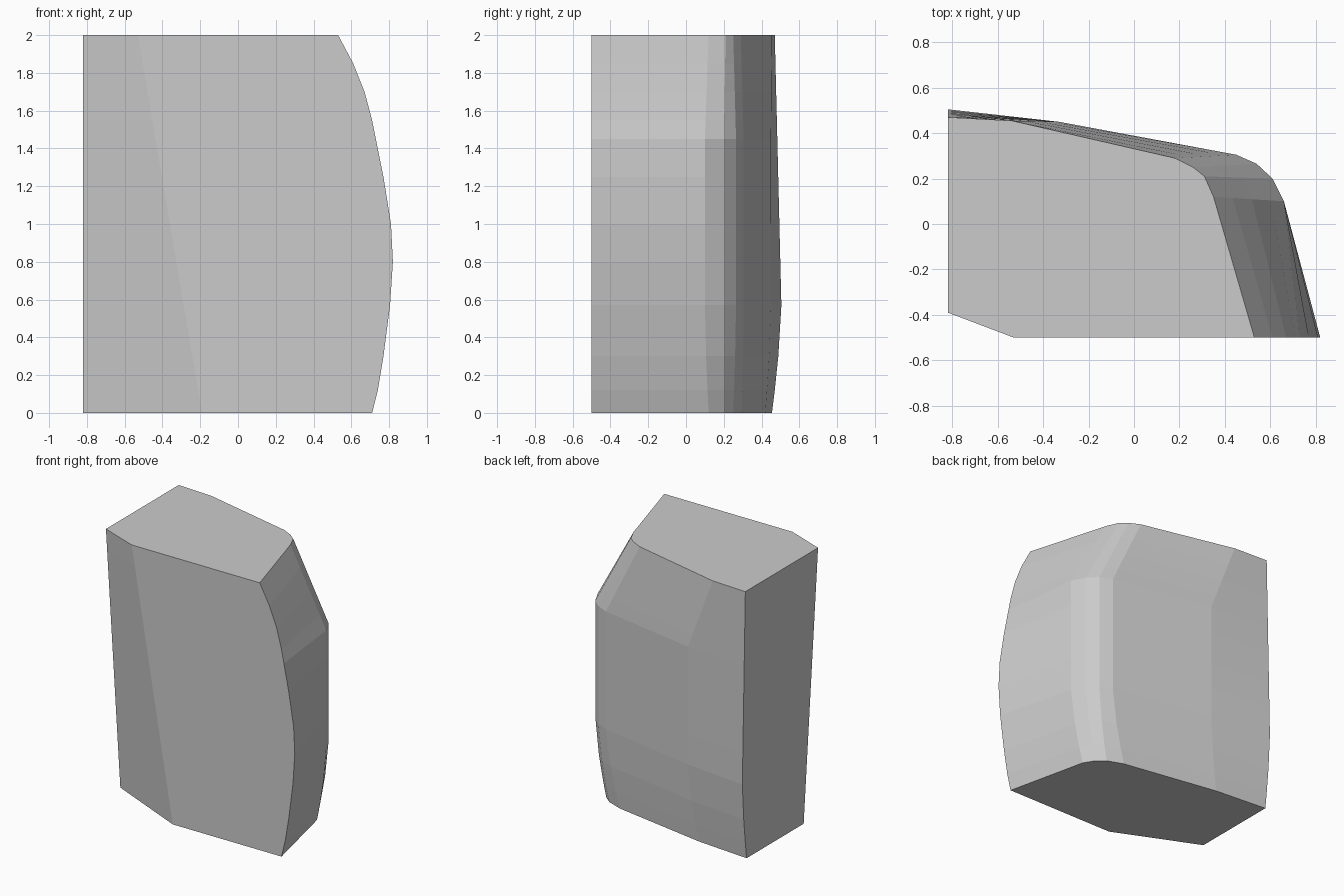
import bpy
import bmesh
from mathutils import Vector

cube = bpy.data.objects.get("Cube")
if cube:
    bpy.data.objects.remove(cube, do_unlink=True)

LEFT, FRONT = -0.82, -0.50

# Rounded back corner profiles, running from the curved side to the flat side
TOP = [(.35, .12), (.31, .21), (.26, .25), (.18, .29), (-.54, .455), (LEFT, .47)]
MIDDLE = [(.66, .10), (.61, .20), (.54, .265), (.45, .305), (-.33, .45), (LEFT, .505)]
BOTTOM = [(.57, .12), (.52, .20), (.46, .25), (.34, .295), (-.40, .42), (LEFT, .455)]

# Height and reach of the bowed front edge
BOW = [(0, .71), (.12, .74), (.3, .77), (.57, .805), (.8, .82), (1, .81),
       (1.25, .77), (1.45, .73), (1.55, .71), (1.7, .67), (1.85, .61), (2, .53)]


def back_profile(z):
    if z > 1.45:
        target, t = TOP, (z - 1.45) / .55
    else:
        target, t = BOTTOM, max(0, 1 - z / .57) ** 1.5
    points = [Vector(a).lerp(Vector(b), t) for a, b in zip(MIDDLE, target)]
    if z > .57:  # the flat side's back edge leans in steadily
        points[-1].y = .505 - .035 * (z - .57) / 1.43
    return points


def section(z, reach):
    k = z / 2
    chamfer = [Vector((LEFT, -.22 - .17 * k)), Vector((-.19 - .34 * k, FRONT))]
    outline = chamfer + [Vector((reach, FRONT))] + back_profile(z)
    return [(p.x, p.y, z) for p in outline]


# Loft the sections into one closed block
bm = bmesh.new()
rings = [[bm.verts.new(p) for p in section(z, reach)] for z, reach in BOW]
count = len(rings[0])
for low, high in zip(rings, rings[1:]):
    for i in range(count):
        j = (i + 1) % count
        bm.faces.new((low[i], low[j], high[j], high[i]))
bm.faces.new(rings[0][::-1])
bm.faces.new(rings[-1])
bmesh.ops.recalc_face_normals(bm, faces=bm.faces)

mesh = bpy.data.meshes.new("bowed_block")
bm.to_mesh(mesh)
bm.free()
block = bpy.data.objects.new("bowed_block", mesh)
bpy.context.collection.objects.link(block)

# Plain grey
grey = bpy.data.materials.new("light_grey")
grey.use_nodes = True
colour = (.6, .6, .6, 1)
grey.diffuse_color = colour
grey.node_tree.nodes["Principled BSDF"].inputs["Base Color"].default_value = colour
mesh.materials.append(grey)
